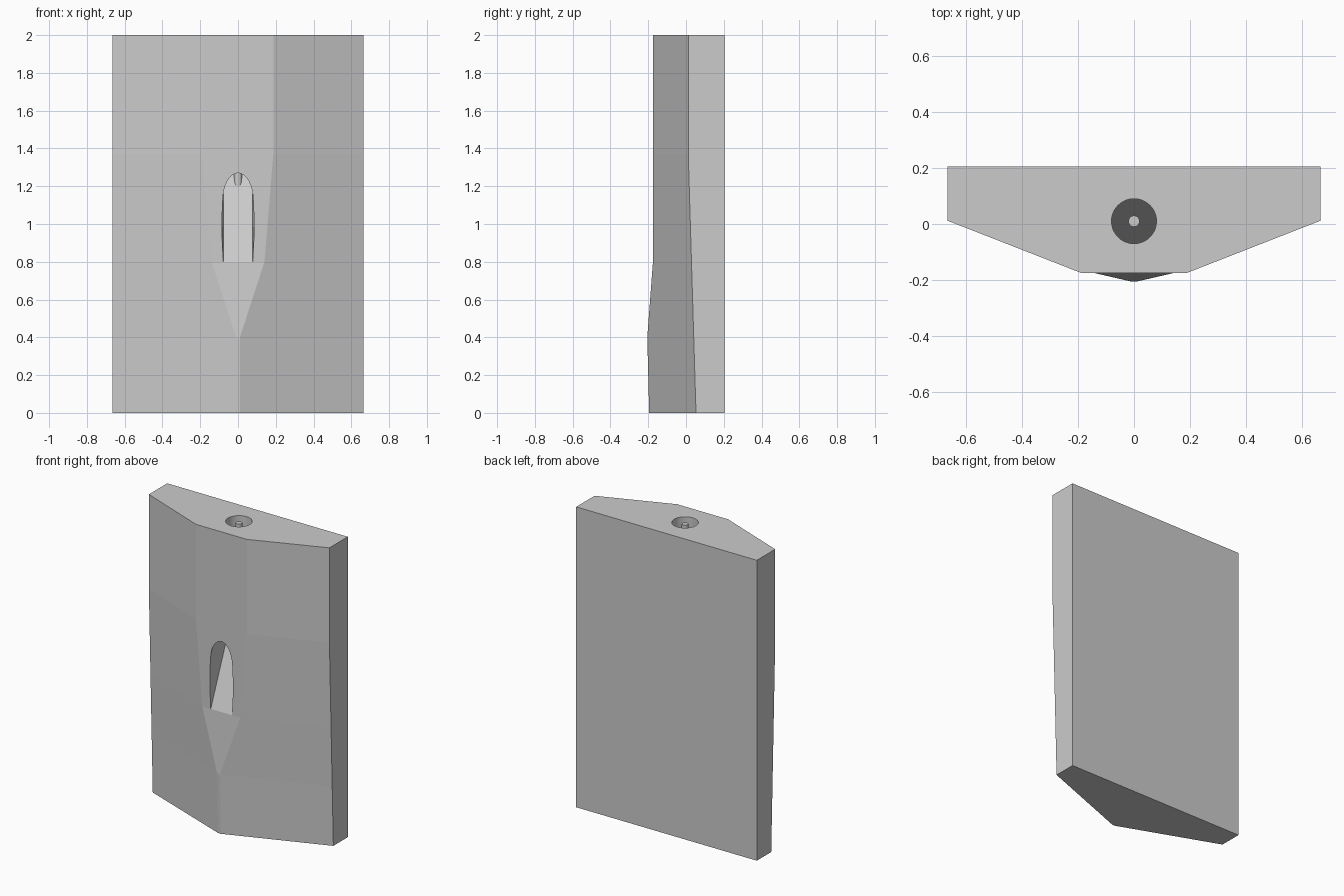
import bpy, bmesh, math
from mathutils import Vector

if "Cube" in bpy.data.objects:
    bpy.data.objects.remove(bpy.data.objects["Cube"], do_unlink=True)

grey = bpy.data.materials.new("plain_grey")
grey.use_nodes = True
colour = (0.6, 0.6, 0.6, 1)
grey.diffuse_color = colour
grey.node_tree.nodes["Principled BSDF"].inputs["Base Color"].default_value = colour

HALF, BACK = 0.665, 0.205
HOLE_Y, HOLE_R = 0.01, 0.08
FACE_Y, SILL_Z, SLOPE = -0.175, 0.8, 2.4     # ramp starts at the sill and rises backwards


def finish(name, bm):
    bmesh.ops.recalc_face_normals(bm, faces=bm.faces)
    mesh = bpy.data.meshes.new(name)
    bm.to_mesh(mesh)
    bm.free()
    mesh.materials.append(grey)
    obj = bpy.data.objects.new(name, mesh)
    bpy.context.collection.objects.link(obj)
    return obj


def loft(rings):
    """Skin closed rings of points into a capped solid."""
    bm = bmesh.new()
    loops = [[bm.verts.new(p) for p in ring] for ring in rings]
    n = len(loops[0])
    for low, high in zip(loops, loops[1:]):
        for i in range(n):
            j = (i + 1) % n
            bm.faces.new((low[i], low[j], high[j], high[i]))
    bm.faces.new(loops[0])
    bm.faces.new(loops[-1])
    return bm


def ramp_z(y):
    return SILL_Z + (y - FACE_Y) * SLOPE


def round_column(radius, top, sides):
    """Upright cylinder whose foot is cut by the ramp plane."""
    ring = [(radius * math.cos(a), HOLE_Y + radius * math.sin(a))
            for a in (math.tau * i / sides for i in range(sides))]
    bm = loft([[(x, y, ramp_z(y)) for x, y in ring],
               [(x, y, top) for x, y in ring]])
    for f in bm.faces:
        f.smooth = len(f.verts) == 4
    return bm


# Body: height, front half width, front y, side edge y
stations = [(0, 0.01, -0.195, 0.053), (0.4, 0.01, -0.205, 0.041),
            (0.8, 0.14, -0.175, 0.029), (1.37, 0.187, -0.175, 0.012),
            (2, 0.187, -0.175, 0.012)]
body = finish("wedge_body", loft([
    [(-HALF, BACK, z), (-HALF, side, z), (-w, front, z),
     (w, front, z), (HALF, side, z), (HALF, BACK, z)]
    for z, w, front, side in stations]))

# Cutters: upright bore, and an arched chute sloping out of the front
bore = finish("bore_cutter", round_column(HOLE_R, 2.1, 48))
arch = [(0.078, 0.8), (0.084, 0.92), (0.085, 1.03), (0.081, 1.12)]
steps = 16
crown = [(0.081 * math.cos(math.pi * i / steps), 1.12 + 0.15 * math.sin(math.pi * i / steps))
         for i in range(1, steps)]
outline = arch + crown + [(-x, z) for x, z in reversed(arch)]
bm = loft([[(x, y, z + (y - FACE_Y) * SLOPE) for x, z in outline]
           for y in (-0.24, HOLE_Y)])
for f in bm.faces:
    floor = all(abs(v.co.z - ramp_z(v.co.y)) < 1e-4 for v in f.verts)
    f.smooth = len(f.verts) == 4 and not floor
chute = finish("chute_cutter", bm)

for cutter in (bore, chute):
    cutter.hide_render = True
    mod = body.modifiers.new("cut", 'BOOLEAN')
    mod.operation = 'DIFFERENCE'
    mod.solver = 'EXACT'
    mod.object = cutter
    bpy.context.view_layer.objects.active = body
    bpy.ops.object.modifier_apply(modifier=mod.name)
    bpy.data.objects.remove(cutter, do_unlink=True)

# Thin pin standing on the ramp in the middle of the bore
finish("centre_pin", round_column(0.02, 1.99, 20))
